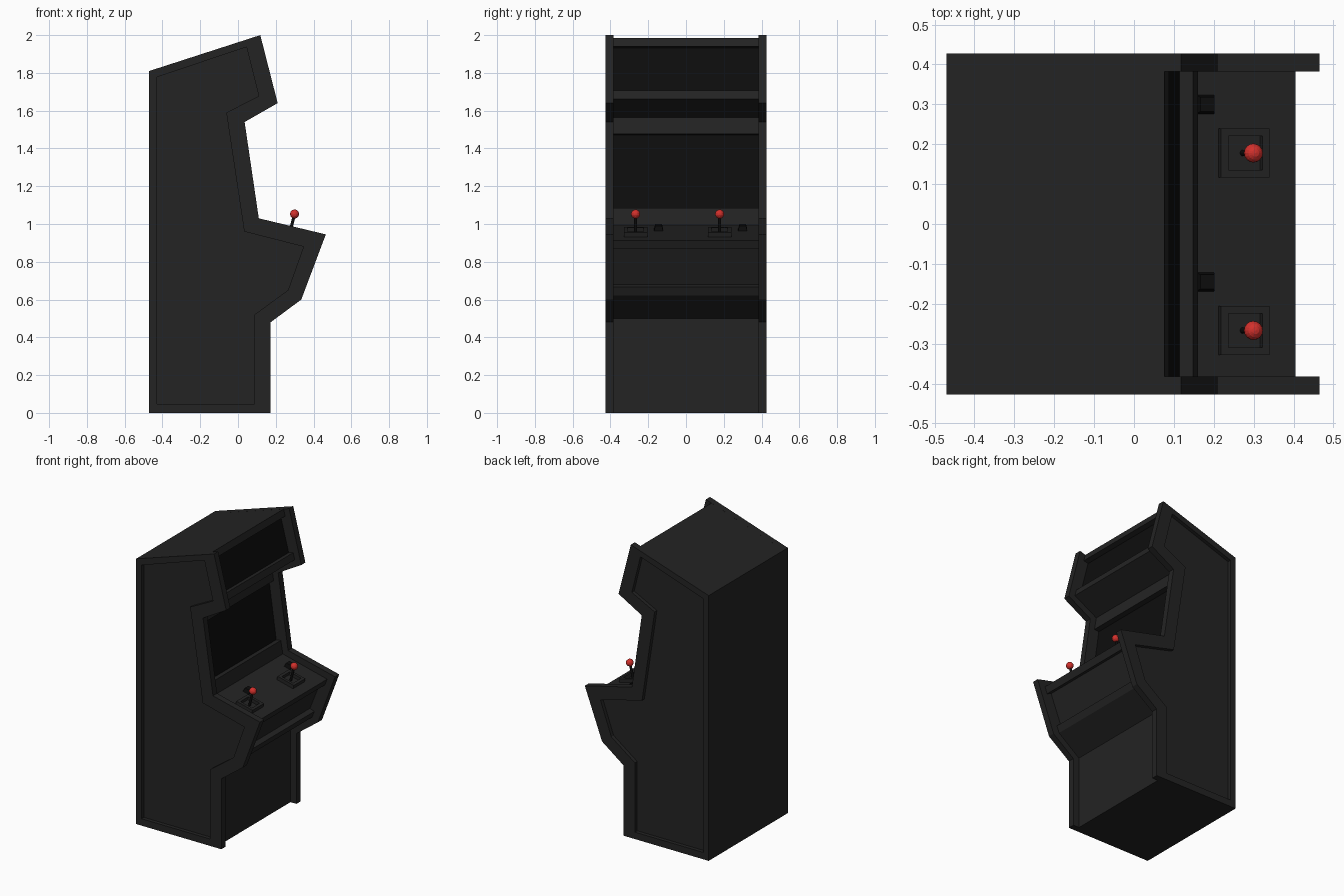
import bpy, bmesh, math
from mathutils import Matrix, Vector

if "Cube" in bpy.data.objects:
    bpy.data.objects.remove(bpy.data.objects["Cube"])


def material(name, rgb):
    m = bpy.data.materials.new(name)
    m.diffuse_color = (*rgb, 1)
    m.use_nodes = True
    m.node_tree.nodes["Principled BSDF"].inputs["Base Color"].default_value = m.diffuse_color
    return m


CABINET = material("cabinet_grey", (0.017, 0.017, 0.017))
BLACK = material("glass_black", (0.004, 0.004, 0.004))
RED = material("ball_red", (0.65, 0.03, 0.025))


def finish(bm, name, *mats, matrix=Matrix()):
    me = bpy.data.meshes.new(name)
    bm.to_mesh(me)
    bm.free()
    ob = bpy.data.objects.new(name, me)
    ob.matrix_world = matrix
    bpy.context.collection.objects.link(ob)
    for m in mats:
        me.materials.append(m)
    return ob


def loft(rings):
    """Closed mesh through rings given as (xz points, y); faces of each strip follow the profile order."""
    bm = bmesh.new()
    loops = [[bm.verts.new((x, y, z)) for x, z in pts] for pts, y in rings]
    n = len(loops[0])
    strips = [[bm.faces.new((a[i], a[(i + 1) % n], b[(i + 1) % n], b[i])) for i in range(n)]
              for a, b in zip(loops, loops[1:])]
    caps = [bm.faces.new(loops[0]), bm.faces.new(loops[-1])]
    bmesh.ops.recalc_face_normals(bm, faces=bm.faces)
    return bm, strips, caps


def recess(bm, face, border, depth, stretch=0.0, mat=0):
    """Inset a face and push it inwards."""
    bmesh.ops.inset_region(bm, faces=[face], thickness=border)
    mid = face.calc_center_median()
    for v in face.verts:
        v.co.z += math.copysign(stretch, v.co.z - mid.z)
    face.normal_update()
    push = face.normal * -depth
    new = bmesh.ops.extrude_discrete_faces(bm, faces=[face])["faces"][0]
    bmesh.ops.translate(bm, verts=new.verts, vec=push)
    new.material_index = mat


# Side panels with a recessed centre
outer = [(-.47, 0), (.173, 0), (.173, .48), (.335, .60), (.465, .945),
         (.11, 1.03), (.035, 1.54), (.21, 1.64), (.118, 2), (-.47, 1.81)]
inner = [(-.43, .047), (.087, .047), (.087, .52), (.265, .65), (.347, .88),
         (.033, .96), (-.062, 1.59), (.11, 1.677), (.045, 1.937), (-.43, 1.777)]
for side, s in (("left", -1), ("right", 1)):
    bm, _, _ = loft([(outer, .383 * s), (outer, .427 * s), (inner, .427 * s), (inner, .402 * s)])
    finish(bm, side + "_side_panel", CABINET)

# Cabinet body between the panels: marquee, screen bezel, control deck, front
body = [(-.47, 0), (.128, 0), (.128, .50), (.29, .622), (.405, .913),
        (.07, .996), (-.014, 1.565), (.16, 1.662), (.076, 1.986), (-.47, 1.81)]
bm, strips, caps = loft([(body, -.383), (body, .383)])
front, bezel, marquee = (strips[0][i] for i in (3, 5, 7))
bmesh.ops.delete(bm, geom=caps, context="FACES_ONLY")
recess(bm, front, .048, .035)
recess(bm, bezel, .103, .035, .014, 1)
recess(bm, marquee, .047, .035, 0, 1)
finish(bm, "cabinet_body", CABINET, BLACK)

# Control deck frame: local z is the deck normal
slope = math.atan2(.083, .335)


def on_deck(x, y):
    z = .996 - (x - .07) * math.tan(slope)
    return Matrix.Translation((x, y, z)) @ Matrix.Rotation(slope, 4, "Y")


for number, y in ((1, -.267), (2, .178)):
    # Raised joystick base with square well
    bm = bmesh.new()
    bmesh.ops.create_cube(bm, size=1, matrix=Matrix.Translation((0, 0, .0125)) @ Matrix.Diagonal((.126, .124, .025, 1)))
    bm.normal_update()
    recess(bm, max(bm.faces, key=lambda f: f.normal.z), .027, .023)
    finish(bm, f"joystick_base_{number}", CABINET, matrix=on_deck(.273, y))

    # Stick
    bm = bmesh.new()
    bmesh.ops.create_cone(bm, cap_ends=True, segments=12, radius1=.008, radius2=.008, depth=.1,
                          matrix=Matrix.Translation((0, 0, .052)))
    finish(bm, f"joystick_shaft_{number}", BLACK, matrix=on_deck(.273, y))

    # Ball grip
    bm = bmesh.new()
    bmesh.ops.create_uvsphere(bm, u_segments=16, v_segments=8, radius=.024,
                              matrix=Matrix.Translation((0, 0, .11)))
    finish(bm, f"joystick_ball_{number}", RED, matrix=on_deck(.273, y))

    # Tapered square button
    bm = bmesh.new()
    r = math.sqrt(2) / 2
    bmesh.ops.create_cone(bm, cap_ends=True, segments=4, radius1=.048 * r, radius2=.036 * r, depth=.027,
                          matrix=Matrix.Translation((0, 0, .0125)) @ Matrix.Rotation(math.pi / 4, 4, "Z"))
    finish(bm, f"button_{number}", BLACK, matrix=on_deck(.178, y + .122))
